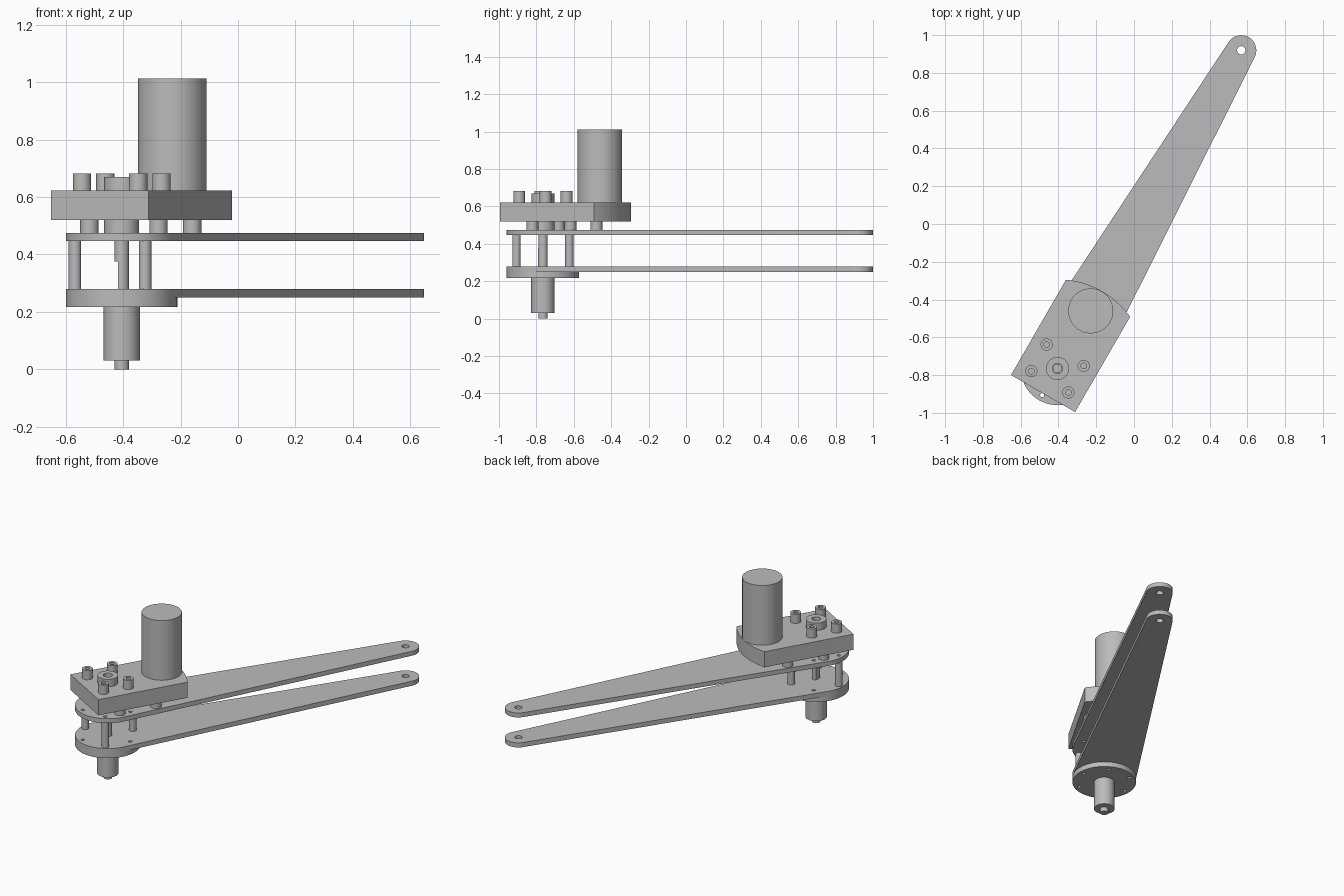
import bpy, bmesh, math
from mathutils import Matrix

cube = bpy.data.objects.get("Cube")
if cube:
    bpy.data.objects.remove(cube, do_unlink=True)

grey = bpy.data.materials.new("machined_grey")
grey.use_nodes = True
grey.diffuse_color = (0.5, 0.5, 0.5, 1)
grey.node_tree.nodes["Principled BSDF"].inputs["Base Color"].default_value = (0.5, 0.5, 0.5, 1)

# All parts share a frame: origin on the pivot axis, u along the arm
PLACE = Matrix.Translation((-0.405, -0.765, 0)) @ Matrix.Rotation(math.radians(60), 4, 'Z')


def arc(r, a0, a1, u=0, v=0, n=48):
    """Points along an arc, angles in degrees, both ends included."""
    steps = [math.radians(a0 + (a1 - a0) * i / n) for i in range(n + 1)]
    return [(u + r * math.cos(a), v + r * math.sin(a)) for a in steps]


def circle(r, u=0, v=0, n=48):
    return arc(r, 0, 360, u, v, n)[:-1]


def prism(name, z0, z1, outline, holes=()):
    """Extrude an outline with holes from z0 to z1."""
    curve = bpy.data.curves.new(name, 'CURVE')
    curve.dimensions = '2D'
    curve.fill_mode = 'BOTH'
    curve.extrude = (z1 - z0) / 2
    for loop in [outline, *holes]:
        spline = curve.splines.new('POLY')
        spline.points.add(len(loop) - 1)
        for point, (u, v) in zip(spline.points, loop):
            point.co = (u, v, 0, 1)
        spline.use_cyclic_u = True
    temp = bpy.data.objects.new(name + "_profile", curve)
    mesh = bpy.data.meshes.new_from_object(temp)
    bpy.data.objects.remove(temp)
    bpy.data.curves.remove(curve)
    mesh.name = name
    bm = bmesh.new()
    bm.from_mesh(mesh)
    bmesh.ops.remove_doubles(bm, verts=bm.verts, dist=1e-5)
    bmesh.ops.recalc_face_normals(bm, faces=bm.faces)
    bm.to_mesh(mesh)
    bm.free()
    mesh.materials.clear()
    mesh.materials.append(grey)
    obj = bpy.data.objects.new(name, mesh)
    obj.matrix_world = PLACE @ Matrix.Translation((0, 0, (z0 + z1) / 2))
    bpy.context.collection.objects.link(obj)
    bpy.ops.object.select_all(action='DESELECT')
    obj.select_set(True)
    bpy.context.view_layer.objects.active = obj
    bpy.ops.object.shade_smooth_by_angle(angle=math.radians(30))
    return obj


# Two tapered arms: the hull of a large and a small circle
LENGTH, BIG, TIP = 1.945, 0.194, 0.08
tangent = math.degrees(math.acos((BIG - TIP) / LENGTH))
arm = arc(BIG, tangent, 360 - tangent) + arc(TIP, -tangent, tangent, LENGTH)
bolt_ring = [(0.163 * math.cos(math.radians(a)), 0.163 * math.sin(math.radians(a)))
             for a in range(0, 360, 60)]
bolt_holes = [circle(0.011, u, v, 16) for u, v in bolt_ring]
tip_hole = circle(0.022, LENGTH, 0, 32)
prism("lower_arm", 0.25, 0.28, arm, bolt_holes + [tip_hole])
prism("upper_arm", 0.446, 0.475, arm, bolt_holes + [tip_hole])

# Posts between the arms
for i, (u, v) in enumerate(bolt_ring[::2]):
    prism(f"arm_post_{i + 1}", 0.28, 0.446, circle(0.022, u, v, 32))

# Base flange, lower sleeve and shaft end
prism("base_flange", 0.217, 0.25, circle(BIG, n=64), bolt_holes)
prism("lower_sleeve", 0.03, 0.217, circle(0.063))
prism("shaft_end", 0, 0.03, circle(0.025, n=32))

# Main shaft with a flat on its lower half
prism("shaft_flat", 0.28, 0.375, arc(0.025, 178, 422))
prism("shaft", 0.375, 0.64, circle(0.025, n=32))

# Gearbox with a rounded far end
half = 0.196
swing = math.degrees(math.asin(half / 0.472))
gearbox = [(-0.153, half), (-0.153, -half)] + arc(0.472, -swing, swing)
prism("gearbox", 0.52, 0.622, gearbox)
prism("hub", 0.475, 0.67, circle(0.061), [circle(0.027, n=32)])
prism("motor", 0.622, 1.012, circle(0.119, 0.352, 0, 64))

# Bosses above the gearbox and spacers below it
for i, (u, v) in enumerate([(s * 0.081, t * 0.113) for s in (-1, 1) for t in (-1, 1)]):
    prism(f"top_boss_{i + 1}", 0.622, 0.682, circle(0.032, u, v, 32), [circle(0.015, u, v, 24)])
for i, (u, v) in enumerate([(s, t * 0.139) for s in (0.015, 0.25) for t in (-1, 1)]):
    prism(f"spacer_{i + 1}", 0.475, 0.52, circle(0.032, u, v, 32))
